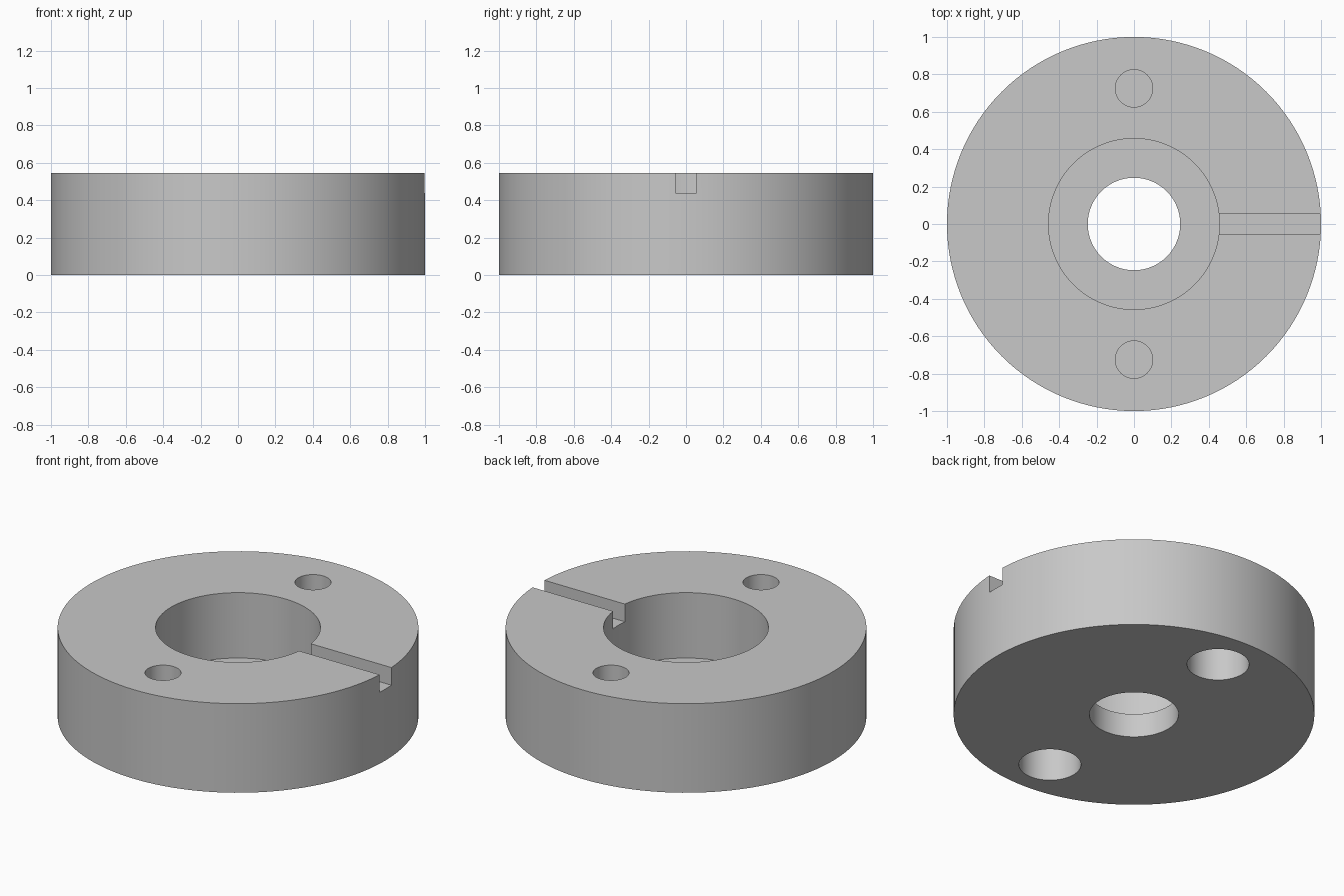
import bpy, bmesh, math
from mathutils import Vector, Matrix

cube = bpy.data.objects.get("Cube")
if cube:
    bpy.data.objects.remove(cube, do_unlink=True)

HEIGHT = 0.545
SEGMENTS = 128

grey = bpy.data.materials.new("plain_grey")
grey.use_nodes = True
colour = (0.58, 0.58, 0.58, 1)
grey.diffuse_color = colour
grey.node_tree.nodes["Principled BSDF"].inputs["Base Color"].default_value = colour


def add_object(name, bm):
    bmesh.ops.recalc_face_normals(bm, faces=bm.faces)
    mesh = bpy.data.meshes.new(name)
    bm.to_mesh(mesh)
    bm.free()
    mesh.materials.append(grey)
    obj = bpy.data.objects.new(name, mesh)
    bpy.context.collection.objects.link(obj)
    return obj


def cylinder(name, radius, bottom, top, y=0, sides=SEGMENTS):
    bm = bmesh.new()
    bmesh.ops.create_cone(bm, cap_ends=True, segments=sides, radius1=radius,
                          radius2=radius, depth=top - bottom,
                          matrix=Matrix.Translation((0, y, (top + bottom) / 2)))
    return add_object(name, bm)


def box(name, low, high):
    low, high = Vector(low), Vector(high)
    bm = bmesh.new()
    bmesh.ops.create_cube(bm, size=1, matrix=Matrix.Translation((low + high) / 2)
                          @ Matrix.Diagonal((*(high - low), 1)))
    return add_object(name, bm)


def cut(body, cutter):
    cutter.hide_render = True
    bpy.context.view_layer.objects.active = body
    mod = body.modifiers.new(cutter.name, 'BOOLEAN')
    mod.operation = 'DIFFERENCE'
    mod.solver = 'EXACT'
    mod.object = cutter
    bpy.ops.object.modifier_apply(modifier=mod.name)
    bpy.data.objects.remove(cutter, do_unlink=True)


# Round body with a stepped centre bore
body = cylinder("round_collar", 1, 0, HEIGHT)
cut(body, cylinder("wide_bore", 0.457, 0.145, HEIGHT + 0.1))
cut(body, cylinder("narrow_bore", 0.247, -0.1, 0.3))

# Small holes on top, wider sockets underneath
for y in (-0.725, 0.725):
    cut(body, cylinder("top_hole", 0.1, 0.35, HEIGHT + 0.1, y, 64))
    cut(body, cylinder("bottom_socket", 0.172, -0.1, 0.3, y, 64))

# Radial slot from the bore to the rim
cut(body, box("radial_slot", (0.3, -0.057, 0.437), (1.1, 0.057, HEIGHT + 0.1)))

# Smooth walls, sharp rims
bpy.ops.object.select_all(action='DESELECT')
body.select_set(True)
bpy.context.view_layer.objects.active = body
bpy.ops.object.shade_smooth_by_angle(angle=math.radians(30))
